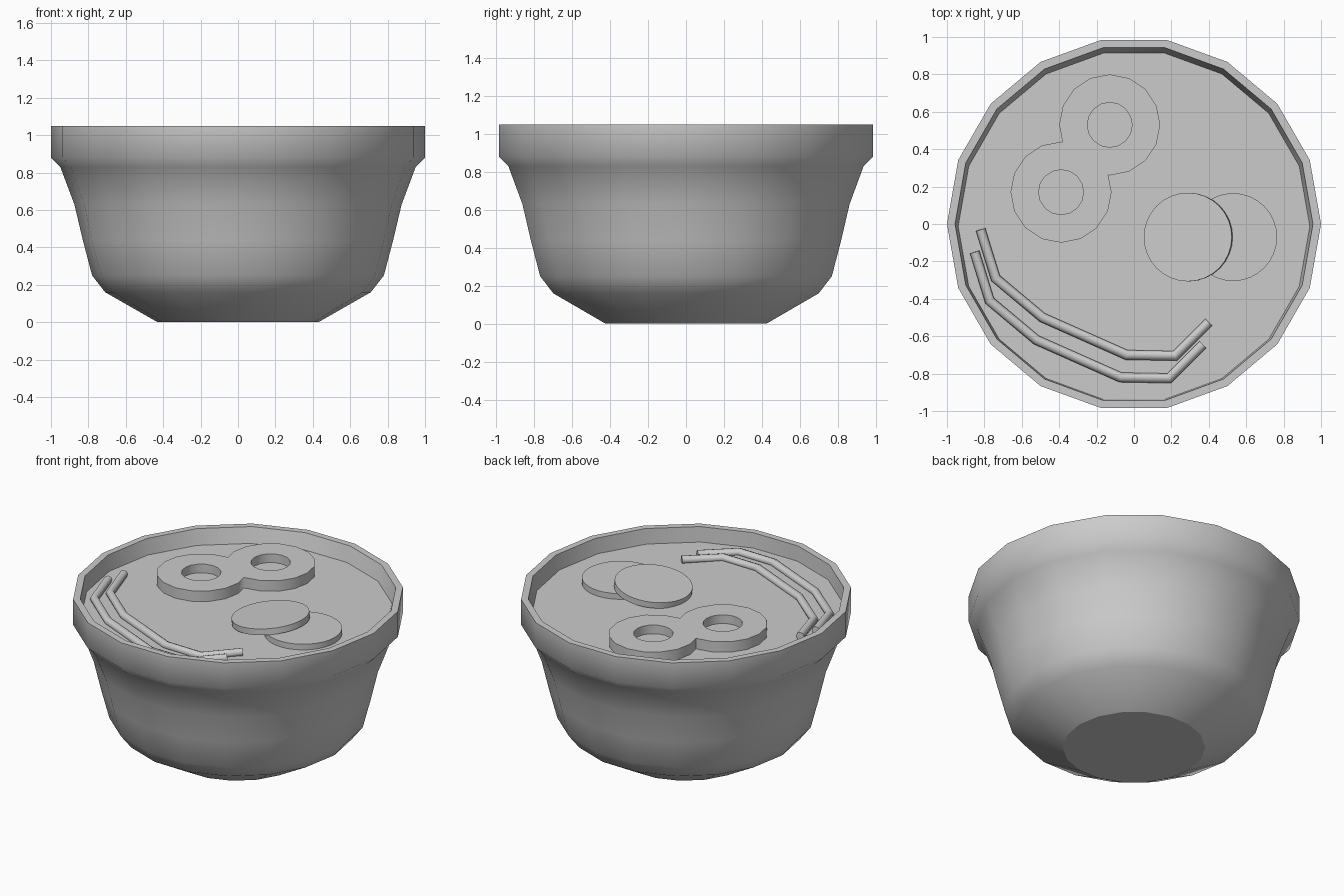
import bpy, bmesh
from math import cos, sin, tau, radians
from mathutils import Matrix, Vector

if "Cube" in bpy.data.objects:
    bpy.data.objects.remove(bpy.data.objects["Cube"])


def finish(name, bm, angle=30):
    bmesh.ops.recalc_face_normals(bm, faces=bm.faces)
    me = bpy.data.meshes.new(name)
    bm.to_mesh(me)
    bm.free()
    me.shade_smooth()
    me.set_sharp_from_angle(angle=radians(angle))
    ob = bpy.data.objects.new(name, me)
    bpy.context.collection.objects.link(ob)
    return ob


def lathe(name, profile, sides, loc=(0, 0, 0), closed=False, angle=30):
    """Spin (radius, z, y shift) points around z."""
    bm = bmesh.new()
    rings = [[bm.verts.new((loc[0] + p[0] * cos(tau * i / sides),
                            loc[1] + p[0] * sin(tau * i / sides) + (p[2] if len(p) > 2 else 0),
                            loc[2] + p[1])) for i in range(sides)] for p in profile]
    pairs = list(zip(rings, rings[1:])) + ([(rings[-1], rings[0])] if closed else [])
    for a, b in pairs:
        for i in range(sides):
            j = (i + 1) % sides
            bm.faces.new((a[i], a[j], b[j], b[i]))
    return finish(name, bm, angle)


def disc(name, radius, sides, loc, depth=0.0, tilt=0.0):
    bm = bmesh.new()
    m = Matrix.Translation(loc) @ Matrix.Rotation(radians(tilt), 4, 'Y')
    if depth:
        bmesh.ops.create_cone(bm, cap_ends=True, segments=sides, radius1=radius,
                              radius2=radius, depth=depth, matrix=m)
    else:
        vs = [bm.verts.new(m @ Vector((radius * cos(tau * i / sides),
                                       radius * sin(tau * i / sides), 0))) for i in range(sides)]
        bm.faces.new(vs)
    return finish(name, bm)


def noodle(name, points, radius=0.026, sides=8):
    """Tube with mitred bends following the points."""
    pts = [Vector(p) for p in points]
    dirs = [(b - a).normalized() for a, b in zip(pts, pts[1:])]
    bm = bmesh.new()
    rings = []
    for i, p in enumerate(pts):
        d0, d1 = dirs[max(i - 1, 0)], dirs[min(i, len(dirs) - 1)]
        t = (d0 + d1).normalized()
        side = t.cross(Vector((0, 0, 1))).normalized()
        up = side.cross(t)
        miter = 1 / max(t.dot(d0), 0.5)
        rings.append([bm.verts.new(p + radius * (side * cos(tau * k / sides) * miter
                                                 + up * sin(tau * k / sides))) for k in range(sides)])
    for a, b in zip(rings, rings[1:]):
        for k in range(sides):
            n = (k + 1) % sides
            bm.faces.new((a[k], a[n], b[n], b[k]))
    bm.faces.new(rings[0])
    bm.faces.new(rings[-1])
    return finish(name, bm, 50)


SOUP = 0.95

# bowl wall with thick rim, base and broth surface
lathe("bowl", [(0.43, 0), (0.71, 0.16), (0.78, 0.25), (0.83, 0.44), (0.875, 0.63),
               (0.95, 0.83), (1, 0.88), (1, 1.05), (0.957, 1.05), (0.94, SOUP, -0.012)],
      18, angle=50)
disc("bowl_base", 0.43, 18, (0, 0, 0)).data.flip_normals()
disc("broth", 0.94, 18, (0, -0.012, SOUP))

# two fused egg halves with sunken yolks
eggs = []
for i, (x, y) in enumerate([(-0.13, 0.53), (-0.39, 0.17)]):
    eggs.append(lathe(f"egg_white_{i + 1}", [(0.27, 0), (0.27, 0.075), (0.12, 0.075), (0.12, 0)],
                      16, (x, y, SOUP - 0.005), closed=True))
    disc(f"yolk_{i + 1}", 0.125, 16, (x, y, SOUP + 0.012))
mod = eggs[0].modifiers.new("join", 'BOOLEAN')
mod.operation, mod.object, mod.solver = 'UNION', eggs[1], 'EXACT'
bpy.context.view_layer.objects.active = eggs[0]
bpy.ops.object.modifier_apply(modifier=mod.name)
bpy.data.objects.remove(eggs[1])
eggs[0].name = "egg_whites"

# overlapping slices, the left one leaning on the right one
disc("slice_lower", 0.235, 32, (0.53, -0.07, 0.968), 0.04)
disc("slice_upper", 0.237, 32, (0.29, -0.07, 0.992), 0.04, -7)

# two parallel noodles along the front
path = [(-0.82, -0.03, 0.972), (-0.74, -0.29, 0.962), (-0.49, -0.50, 0.96),
        (-0.04, -0.70, 0.96), (0.22, -0.705, 0.96), (0.40, -0.525, 0.966)]
noodle("noodle_inner", path)
noodle("noodle_outer", [(x - 0.032, y - 0.12, z) for x, y, z in path])
